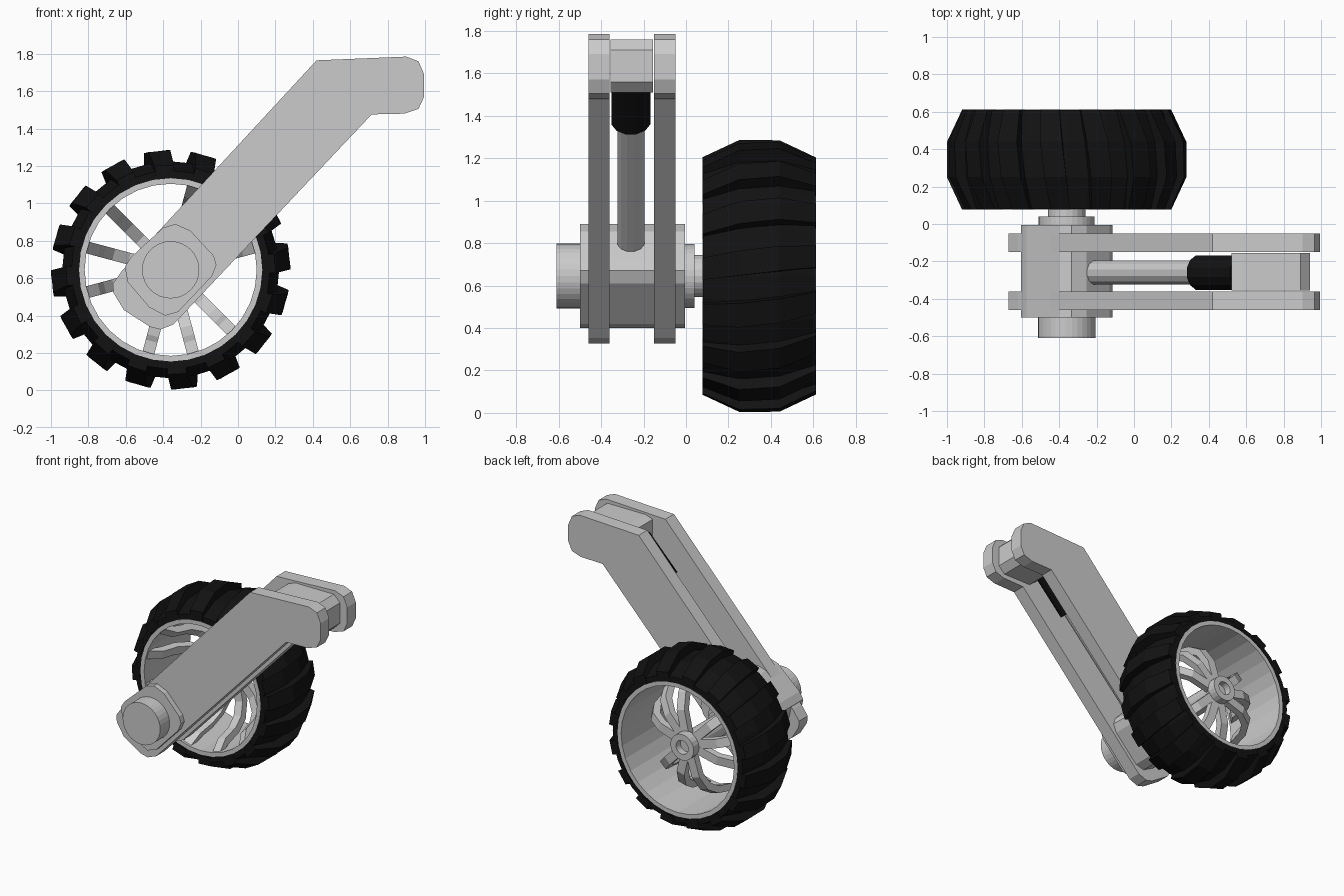
import bpy, bmesh
from math import sin, cos, radians, pi
from mathutils import Vector

if "Cube" in bpy.data.objects:
    bpy.data.objects.remove(bpy.data.objects["Cube"])

CX, CZ = -0.36, 0.645          # wheel axle position

black = bpy.data.materials.new("black_rubber")
black.diffuse_color = (0.006, 0.006, 0.006, 1)
black.use_nodes = True
black.node_tree.nodes["Principled BSDF"].inputs["Base Color"].default_value = black.diffuse_color


def finish(name, bm, mat=None):
    bmesh.ops.recalc_face_normals(bm, faces=bm.faces)
    me = bpy.data.meshes.new(name)
    bm.to_mesh(me)
    bm.free()
    ob = bpy.data.objects.new(name, me)
    bpy.context.collection.objects.link(ob)
    if mat:
        me.materials.append(mat)
    return ob


def loft(bm, rings, cyclic=False):
    """Skin equal-sized closed rings, capping the ends unless cyclic."""
    vs = [[bm.verts.new(p) for p in r] for r in rings]
    n, m = len(vs), len(vs[0])
    for i in range(n if cyclic else n - 1):
        a, b = vs[i], vs[(i + 1) % n]
        for j in range(m):
            k = (j + 1) % m
            bm.faces.new((a[j], a[k], b[k], b[j]))
    if not cyclic:
        bm.faces.new(vs[0])
        bm.faces.new(vs[-1])


def polar(r, y, deg):
    return (CX + r * cos(radians(deg)), y, CZ + r * sin(radians(deg)))


def lathe(name, profile, segs, mat=None):
    """Revolve a closed (radius, y) section around the axle."""
    bm = bmesh.new()
    loft(bm, [[polar(r, y, 360 * i / segs) for r, y in profile]
              for i in range(segs)], True)
    return finish(name, bm, mat)


def plate(name, pts, y0, y1):
    bm = bmesh.new()
    loft(bm, [[(x, y, z) for x, z in pts] for y in (y0, y1)])
    return finish(name, bm)


def disc(name, r, y0, y1, segs=32):
    return plate(name, [(CX + r * cos(2 * pi * i / segs), CZ + r * sin(2 * pi * i / segs))
                        for i in range(segs)], y0, y1)


def rod(name, a, b, r, segs=12, mat=None):
    a, b = Vector(a), Vector(b)
    q = (b - a).to_track_quat('Z', 'Y')
    bm = bmesh.new()
    loft(bm, [[c + q @ Vector((r * cos(2 * pi * (i + .5) / segs), r * sin(2 * pi * (i + .5) / segs), 0))
               for i in range(segs)] for c in (a, b)])
    return finish(name, bm, mat)


# Tyre carcass and rim barrel
lathe("tyre", [(.485, .08), (.53, .08), (.58, .25), (.58, .44), (.53, .61), (.485, .61)], 32, black)
lathe("rim", [(.46, .078), (.49, .078), (.49, .612), (.46, .612)], 32)

# Slanted tread lugs
bm = bmesh.new()
for k in range(16):
    rings = []
    for y, r, off in ((.078, .56, -3), (.25, .64, -1), (.44, .64, 1), (.612, .56, 3)):
        a = 96.5 + 22.5 * k + off
        rings.append([polar(.50, y, a - 5.5), polar(r, y, a - 5.3),
                      polar(r, y, a + 5.3), polar(.50, y, a + 5.5)])
    loft(bm, rings)
finish("tread_lugs", bm, black)

# Curved spokes: out from the hub, then forward along the barrel
outer = [(.06, .50), (.24, .49), (.35, .43), (.41, .33), (.435, .22), (.47, .12)]
inner = [(.47, .08), (.395, .18), (.365, .31), (.315, .39), (.23, .44), (.06, .45)]
bm = bmesh.new()
for group in (45, 165, 285):
    for d in (-30, 0, 30):
        a = radians(group + d)
        loft(bm, [[(CX + r * cos(a) - t * sin(a), y, CZ + r * sin(a) + t * cos(a))
                   for r, y in outer + inner] for t in (-.032, .032)])
finish("spokes", bm)

# Axle with bored end, flange and pivot bolt
lathe("hub_ring", [(.05, .49), (.095, .49), (.095, .56), (.05, .56)], 20)
disc("axle", .075, .03, .51, 20)
disc("axle_collar", .1, .03, .12, 20)
disc("flange", .15, -.02, .04)
disc("pivot_bolt", .153, -.61, -.48)

# Pivot block
plate("pivot_block", [(-.40, .87), (-.335, .89), (-.255, .855), (-.13, .72), (-.115, .67),
                      (-.14, .61), (-.32, .42), (-.39, .40), (-.475, .445), (-.59, .58),
                      (-.605, .66), (-.575, .71)], -.5, -.005)

# Twin arm plates
arm = [(.42, 1.765), (.90, 1.785), (.965, 1.76), (.995, 1.69), (.995, 1.57), (.965, 1.505),
       (.89, 1.48), (.715, 1.476), (-.345, .353), (-.415, .326), (-.47, .34), (-.61, .43),
       (-.665, .52), (-.67, .57), (-.62, .64)]
for side, y in (("front", -.46), ("back", -.15)):
    plate("arm_plate_" + side, arm, y, y + .1)

# Spacer block between the plates at the top
plate("top_spacer", [(.52, 1.74), (.58, 1.76), (.89, 1.76), (.94, 1.71), (.94, 1.56),
                     (.89, 1.51), (.66, 1.51), (.52, 1.62)], -.355, -.155)

# Damper: rod and black sleeve
rod("damper_rod", (-.205, -.26, .805), (.40, -.26, 1.43), .066)
rod("damper_sleeve", (.348, -.26, 1.376), (.58, -.26, 1.615), .095, 12, black)
